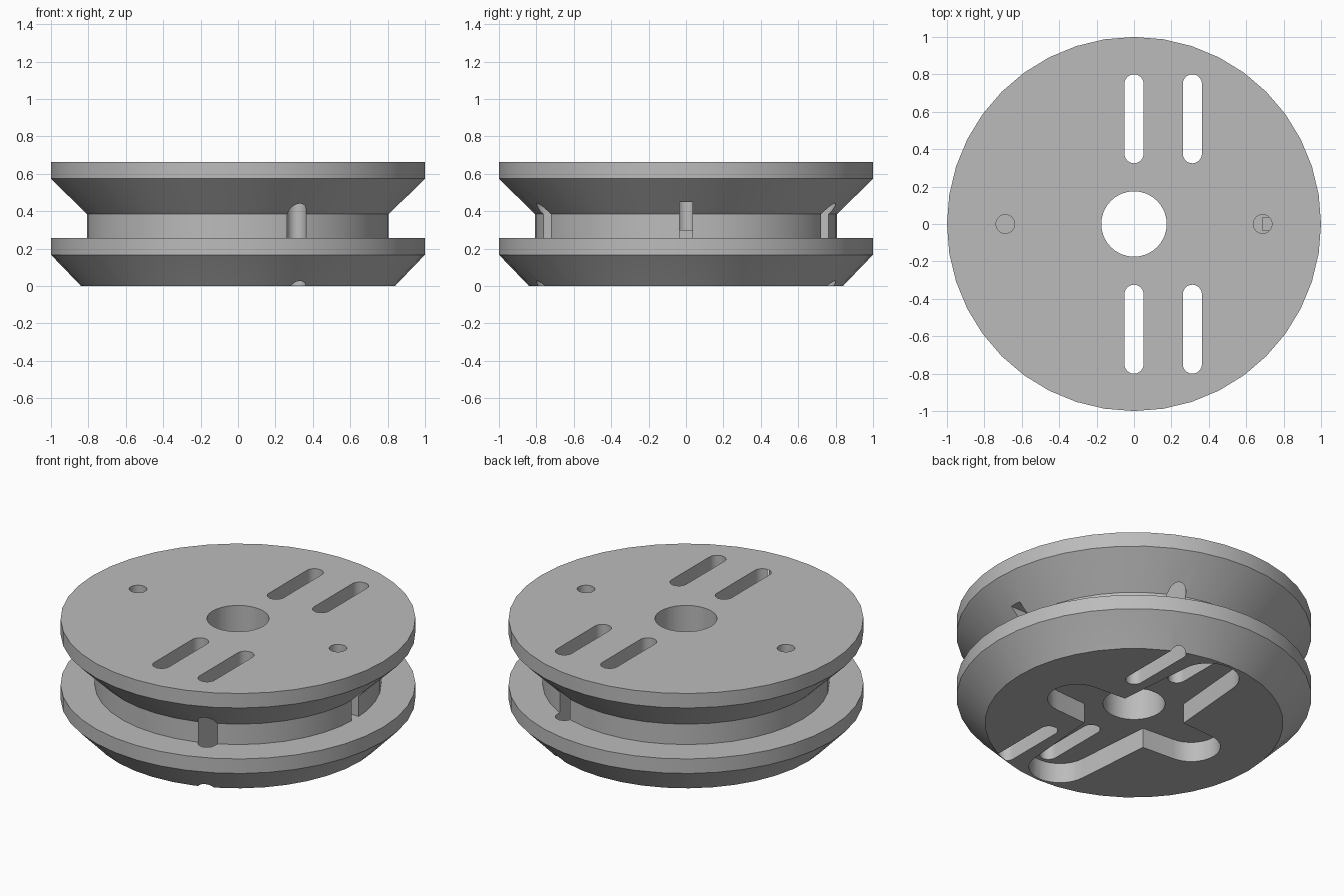
import bpy, bmesh, math

if "Cube" in bpy.data.objects:
    bpy.data.objects.remove(bpy.data.objects["Cube"])

grey = bpy.data.materials.new("plain grey")
grey.diffuse_color = (0.50, 0.50, 0.50, 1)
grey.use_nodes = True
grey.node_tree.nodes["Principled BSDF"].inputs["Base Color"].default_value = grey.diffuse_color


def make_object(name, bm):
    bmesh.ops.recalc_face_normals(bm, faces=bm.faces)
    mesh = bpy.data.meshes.new(name)
    bm.to_mesh(mesh)
    bm.free()
    obj = bpy.data.objects.new(name, mesh)
    bpy.context.collection.objects.link(obj)
    mesh.materials.append(grey)
    return obj


def revolve(name, profile, segments):
    """Closed solid from (radius, z) points, bottom to top."""
    bm = bmesh.new()
    rings = []
    for r, z in profile:
        rings.append([bm.verts.new((r * math.cos(2 * math.pi * i / segments),
                                    r * math.sin(2 * math.pi * i / segments), z))
                      for i in range(segments)])
    for a, b in zip(rings, rings[1:]):
        for i in range(segments):
            j = (i + 1) % segments
            bm.faces.new((a[i], a[j], b[j], b[i]))
    bm.faces.new(rings[0])
    bm.faces.new(rings[-1])
    return make_object(name, bm)


def prism(name, outline, z0, z1):
    """Vertical prism used as a cutter."""
    bm = bmesh.new()
    face = bm.faces.new([bm.verts.new((x, y, z0)) for x, y in outline])
    ext = bmesh.ops.extrude_face_region(bm, geom=[face])["geom"]
    bmesh.ops.translate(bm, vec=(0, 0, z1 - z0),
                        verts=[v for v in ext if isinstance(v, bmesh.types.BMVert)])
    obj = make_object(name, bm)
    obj.hide_render = True
    return obj


def arc(cx, cy, r, start, end, steps):
    return [(cx + r * math.cos(math.radians(start + (end - start) * i / steps)),
             cy + r * math.sin(math.radians(start + (end - start) * i / steps)))
            for i in range(steps + 1)]


def circle(cx, cy, r, steps):
    return arc(cx, cy, r, 0, 360, steps)[:-1]


# Wheel body: two flanges with a tapered groove between them
body = revolve("pulley_body", [
    (0.84, 0), (0.845, 0.006), (1, 0.167), (1, 0.257), (0.808, 0.257),
    (0.808, 0.384), (1, 0.574), (1, 0.664)], 40)

# Central bore
cutters = [prism("bore_cutter", circle(0, 0, 0.175, 32), -0.1, 0.8)]

# Four straight through slots
for x in (0, 0.312):
    for y in (-0.5625, 0.5625):
        outline = (arc(x, y + 0.187, 0.051, 0, 180, 12)
                   + arc(x, y - 0.187, 0.051, 180, 360, 12))
        cutters.append(prism("slot_cutter", outline, -0.1, 0.8))

# Four-armed recess underneath, one rounded arm per direction
recess = []
for k, (reach, r) in enumerate(((0.42, 0.165), (0.65, 0.175)) * 2):
    a = 90 * k
    cx, cy = reach * math.cos(math.radians(a)), reach * math.sin(math.radians(a))
    recess += arc(cx, cy, r, a - 88, a + 88, 14)
    sx, sy = ((1, 1), (-1, 1), (-1, -1), (1, -1))[k]
    recess.append((0.215 * sx, 0.178 * sy))
cutters.append(prism("recess_cutter", recess, -0.1, 0.124))

# Small holes in the top, and the side notch leading to one of them
for x in (-0.688, 0.688):
    cutters.append(prism("pin_hole_cutter", circle(x, 0, 0.05, 24), 0.30, 0.8))
cutters.append(prism("notch_cutter", [(0.688, -0.036), (0.95, -0.036),
                                      (0.95, 0.036), (0.688, 0.036)], 0.2571, 0.45))

# Cut everything out of the body
bpy.context.view_layer.objects.active = body
for cutter in cutters:
    mod = body.modifiers.new("cut", 'BOOLEAN')
    mod.operation = 'DIFFERENCE'
    mod.solver = 'EXACT'
    mod.object = cutter
    bpy.ops.object.modifier_apply(modifier=mod.name)
    bpy.data.objects.remove(cutter)

# Smooth curved walls, crisp rims
bpy.ops.object.select_all(action='DESELECT')
body.select_set(True)
bpy.ops.object.shade_smooth_by_angle(angle=math.radians(25))
